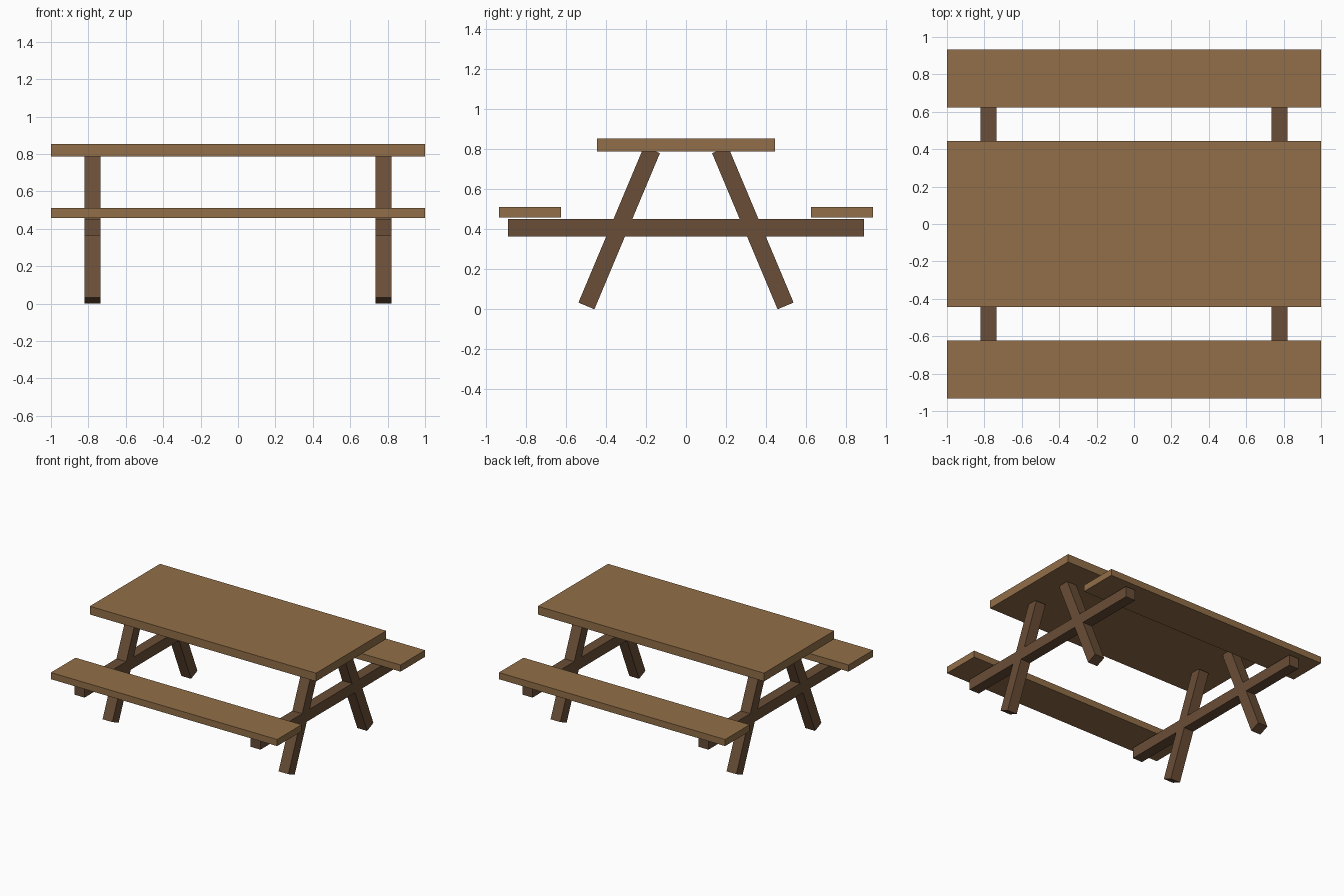
import bpy
import math

if "Cube" in bpy.data.objects:
    bpy.data.objects.remove(bpy.data.objects["Cube"])


def material(name, color):
    m = bpy.data.materials.new(name)
    m.diffuse_color = (*color, 1)
    m.use_nodes = True
    m.node_tree.nodes["Principled BSDF"].inputs["Base Color"].default_value = m.diffuse_color
    return m


light_wood = material("light wood", (0.283, 0.156, 0.065))
dark_wood = material("dark wood", (0.144, 0.076, 0.038))


def box(name, center, size, mat, tilt=0.0):
    """Box of a given size, tilted about the x axis."""
    bpy.ops.mesh.primitive_cube_add(size=1, location=center, rotation=(tilt, 0, 0))
    ob = bpy.context.object
    ob.name = name
    ob.scale = size
    bpy.ops.object.transform_apply(location=False, rotation=False, scale=True)
    ob.data.materials.append(mat)
    return ob


# Table top
box("table_top", (0, 0, 0.82), (2, 0.886, 0.066), light_wood)

# Bench seats, front and back
for side, label in ((-1, "front"), (1, "back")):
    box(f"{label}_seat", (0, side * 0.779, 0.484), (2, 0.31, 0.053), light_wood)

# Trestles: one cross beam and two splayed legs at each end
TIMBER = 0.0865
FOOT, HEAD = (0.497, 0.0166), (0.17, 0.7955)   # leg axis ends as (y, z)
dy, dz = FOOT[0] - HEAD[0], HEAD[1] - FOOT[1]
leg_length, splay = math.hypot(dy, dz), math.atan2(dy, dz)
for end, end_label in ((-1, "left"), (1, "right")):
    x = end * 0.778
    box(f"{end_label}_cross_beam", (x, 0, 0.407), (TIMBER, 1.777, TIMBER), dark_wood)
    for side, label in ((-1, "front"), (1, "back")):
        box(f"{end_label}_{label}_leg",
            (x, side * (FOOT[0] + HEAD[0]) / 2, (FOOT[1] + HEAD[1]) / 2),
            (TIMBER, TIMBER, leg_length), dark_wood, tilt=side * splay)
